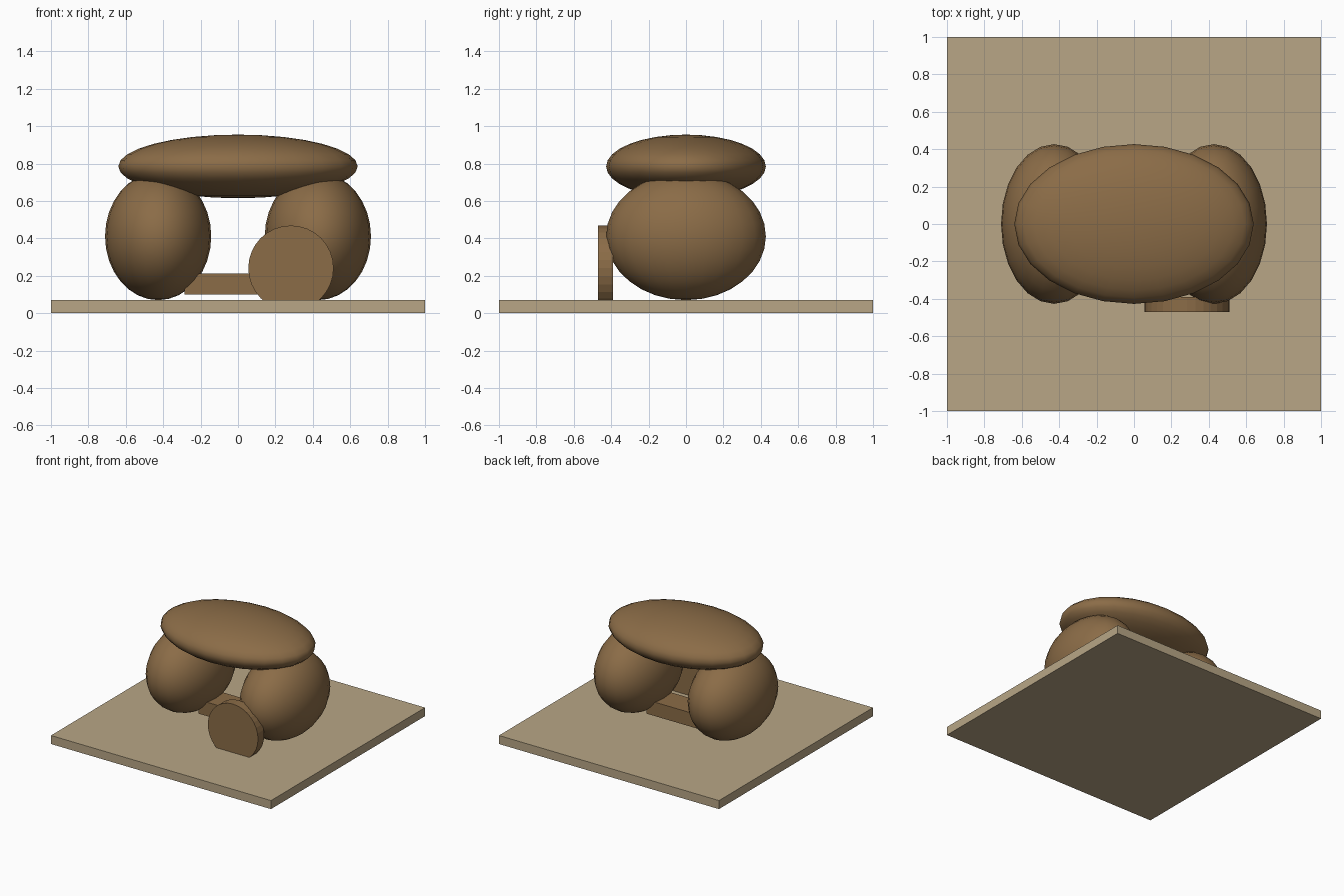
import bpy, math

if "Cube" in bpy.data.objects:
    bpy.data.objects.remove(bpy.data.objects["Cube"])

def material(name, rgb):
    m = bpy.data.materials.new(name)
    lin = [((c / 255 + 0.055) / 1.055) ** 2.4 for c in rgb]
    m.diffuse_color = (*lin, 1)
    m.use_nodes = True
    m.node_tree.nodes["Principled BSDF"].inputs["Base Color"].default_value = m.diffuse_color
    return m

sand = material("sand", (184, 166, 134))
rock = material("brown rock", (139, 108, 71))

def finish(name, mat, scale=(1, 1, 1)):
    o = bpy.context.object
    o.name = name
    o.scale = scale
    bpy.ops.object.transform_apply(location=False, rotation=True, scale=True)
    o.data.materials.append(mat)
    return o

def box(name, loc, size, mat):
    bpy.ops.mesh.primitive_cube_add(size=1, location=loc)
    finish(name, mat, size)

def boulder(name, loc, radii):
    bpy.ops.mesh.primitive_uv_sphere_add(segments=24, ring_count=16, radius=1, location=loc)
    finish(name, rock, radii)
    bpy.ops.object.shade_smooth()

# Ground slab
box("ground_slab", (0, 0, 0.035), (2, 2, 0.07), sand)

# Two standing boulders and the capstone
for side, name in ((-1, "left_boulder"), (1, "right_boulder")):
    boulder(name, (side * 0.427, 0, 0.411), (0.284, 0.427, 0.341))
boulder("capstone", (0, 0, 0.785), (0.64, 0.427, 0.17))

# Low sill between the boulders
box("sill", (0, 0, 0.156), (0.57, 0.21, 0.114), rock)

# Round door stone standing in front, sunk into the slab
bpy.ops.mesh.primitive_cylinder_add(vertices=32, radius=0.228, depth=0.08,
                                    location=(0.283, -0.43, 0.241),
                                    rotation=(math.pi / 2, 0, 0))
finish("door_stone", rock)
bpy.ops.object.shade_smooth_by_angle(angle=math.radians(5))
